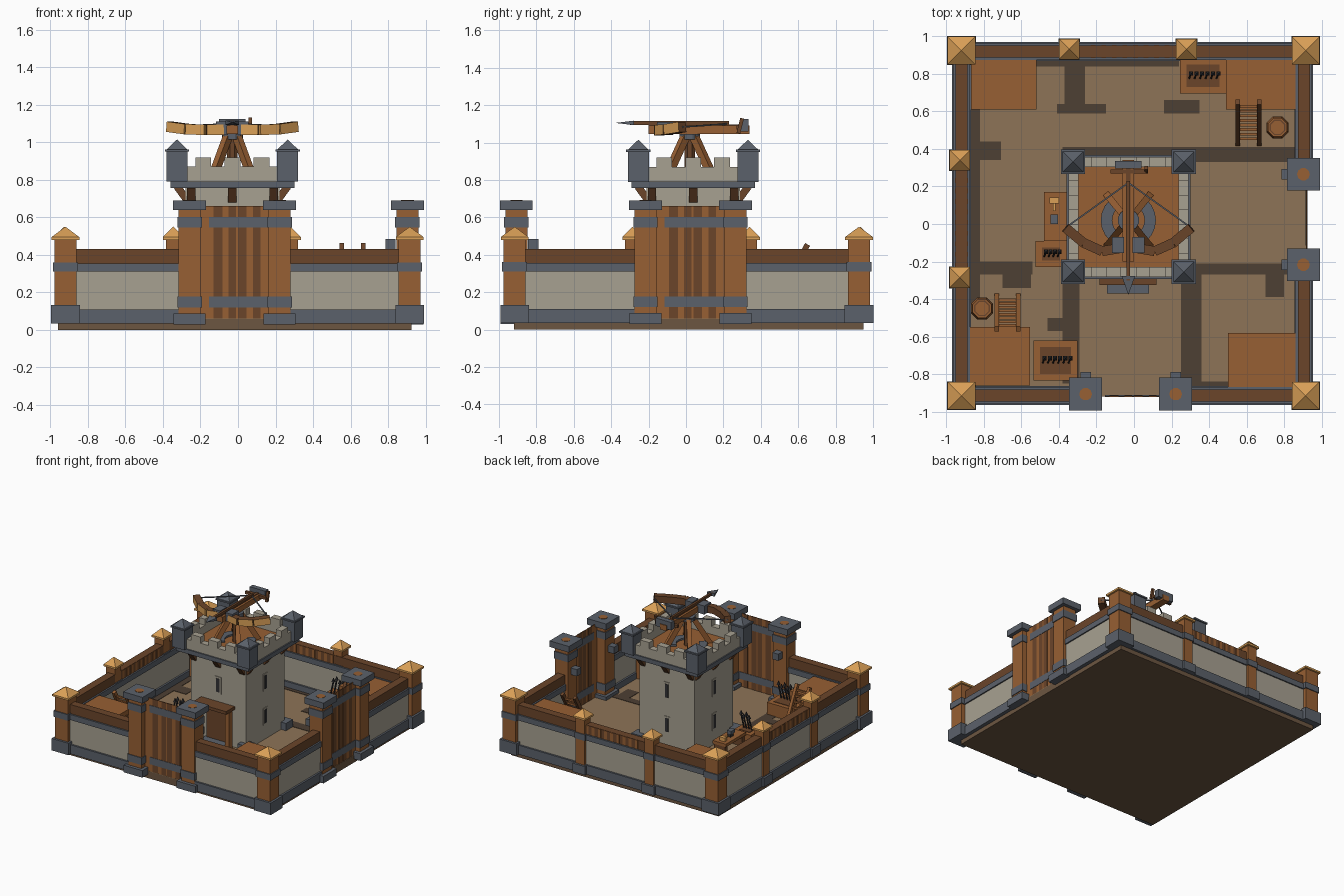
import bpy, bmesh, math
from mathutils import Vector, Matrix

cube = bpy.data.objects.get("Cube")
if cube:
    bpy.data.objects.remove(cube, do_unlink=True)


def material(name, r, g, b):
    m = bpy.data.materials.new(name)
    m.use_nodes = True
    m.diffuse_color = (r, g, b, 1)
    m.node_tree.nodes["Principled BSDF"].inputs["Base Color"].default_value = (r, g, b, 1)
    return m


WOOD = material("warm_wood", .31, .115, .033)
DARK = material("dark_wood", .145, .059, .023)
SLATE = material("slate", .105, .12, .145)
STONE = material("pale_stone", .39, .355, .285)
GOLD = material("golden_wood", .7, .35, .095)
EARTH = material("tan_earth", .27, .175, .095)
PACKED = material("packed_earth", .15, .092, .052)
SOIL = material("dark_soil", .075, .05, .033)
IRON = material("black_iron", .03, .03, .033)


def finish(name, bm, *mats):
    mesh = bpy.data.meshes.new(name)
    bmesh.ops.recalc_face_normals(bm, faces=bm.faces)
    bm.to_mesh(mesh)
    bm.free()
    for m in mats:
        mesh.materials.append(m)
    ob = bpy.data.objects.new(name, mesh)
    bpy.context.collection.objects.link(ob)
    return ob


def box(name, x0, x1, y0, y1, z0, z1, mat):
    bm = bmesh.new()
    size = Matrix.Diagonal((x1 - x0, y1 - y0, z1 - z0, 1))
    bmesh.ops.create_cube(bm, size=1, matrix=Matrix.Translation(((x0 + x1) / 2, (y0 + y1) / 2, (z0 + z1) / 2)) @ size)
    return finish(name, bm, mat)


def block(name, x, y, w, z0, z1, mat):
    return box(name, x - w / 2, x + w / 2, y - w / 2, y + w / 2, z0, z1, mat)


def drum(name, x, y, z0, z1, r0, r1, sides, mat):
    bm = bmesh.new()
    turn = Matrix.Rotation(math.pi / sides, 4, "Z")
    bmesh.ops.create_cone(bm, cap_ends=True, segments=sides, radius1=r0, radius2=r1, depth=z1 - z0,
                          matrix=Matrix.Translation((x, y, (z0 + z1) / 2)) @ turn)
    return finish(name, bm, mat)


def pyramid(name, x, y, w, z0, z1, mat):
    return drum(name, x, y, z0, z1, w * math.sqrt(.5), 0, 4, mat)


def beam(name, a, b, w, h, mat, front=None):
    # square bar from a to b, optionally with another colour on its front
    a, b = Vector(a), Vector(b)
    d = (b - a).normalized()
    side = d.cross(Vector((0, 0, 1)))
    side = side.normalized() if side.length > .01 else Vector((1, 0, 0))
    up = side.cross(d)
    rot = Matrix((side * w, d * (b - a).length, up * h)).transposed().to_4x4()
    bm = bmesh.new()
    bmesh.ops.create_cube(bm, size=1, matrix=Matrix.Translation((a + b) / 2) @ rot)
    bm.normal_update()
    if front:
        for f in bm.faces:
            f.material_index = int(f.normal.y < -.4)
    return finish(name, bm, mat, *([front] if front else []))


# Ground with worn soil patches
FLOOR = .06
box("base_slab", -.96, .925, -.92, .95, 0, .035, PACKED)
box("yard_fill", -.93, .925, -.92, .93, .035, FLOOR - .003, PACKED)
box("yard_floor", -.93, .925, -.92, .93, FLOOR - .003, FLOOR, EARTH)
patches = [(-.87, -.82, -.45, .88), (-.52, .24, .84, .89), (-.37, -.26, .6, .84), (-.41, -.15, .59, .64),
           (.16, .35, .59, .66), (-.38, .87, .33, .41), (-.82, -.71, .34, .44), (.24, .83, -.27, -.21),
           (.7, .8, -.39, -.27), (.25, .36, -.86, -.25), (-.38, -.29, -.85, -.3), (-.88, -.54, -.27, -.2),
           (-.7, -.55, -.34, -.27), (.25, .5, -.88, -.84), (-.46, -.38, -.57, -.5)]
for p in patches:
    box("soil_patch", *p, FLOOR, FLOOR + .003, SOIL)


# Walls: layered runs along x or y
def wall(along_x, a, b, c):
    for part, half, z0, z1, mat in (("wall_plinth", .05, .035, .11, SLATE), ("stone_wall", .035, .11, .31, STONE),
                                    ("wall_band", .045, .31, .355, SLATE), ("wood_parapet", .032, .355, .43, DARK)):
        span = (a, b, c - half, c + half) if along_x else (c - half, c + half, a, b)
        box(part, *span, z0, z1, mat)


wall(True, -.9, .9, .92)
wall(False, -.9, .9, -.92)
wall(True, -.9, -.3, -.914)
wall(True, .27, .9, -.914)
wall(False, -.9, -.25, .905)
wall(False, .3, .9, .905)
for i in range(9):
    t = -.23 + i * .056
    box("parapet_plank", t, t + .026, .885, .955, .357, .428, WOOD)
    box("parapet_plank", -.955, -.885, t, t + .026, .357, .428, WOOD)


# Corner and middle posts with golden caps
def post(x, y, w):
    block("post_foot", x, y, w + .035, .035, .05 + w * .7, SLATE)
    block("post_shaft", x, y, w, .05, .49, WOOD)
    block("post_band", x, y, w + .015, .31, .36, SLATE)
    block("cap_rim", x, y, w + .03, .48, .495, GOLD)
    pyramid("post_cap", x, y, w + .03, .495, .55, GOLD)


for x in (-.92, .915):
    for y in (-.916, .925):
        post(x, y, .118)
for x in (-.345, .28):
    post(x, .932, .08)
for y in (.34, -.285):
    post(-.928, y, .08)


# Gate posts and plank gates
def gate_post(x, y, nx, ny):
    block("gate_foot", x, y, .17, .03, .088, SLATE)
    block("gate_shaft", x, y, .118, .05, .645, WOOD)
    for z in (.12, .545):
        block("gate_band", x, y, .13, z, z + .058, SLATE)
    block("gate_cap", x, y, .175, .64, .69, SLATE)
    drum("cap_peg", x, y, .689, .692, .034, .034, 10, WOOD)
    block("gate_nub", x + nx * .09, y + ny * .09, .055, .43, .485, SLATE)


for t in (-.258, .222):
    gate_post(t, -.907, 0, 1)
for t in (-.217, .265):
    gate_post(.903, t, -1, 0)
box("front_gate", -.2, .165, -.919, -.916, FLOOR, .66, WOOD)
box("side_gate", .918, .921, -.16, .21, FLOOR, .66, WOOD)
for t, w in ((.07, .047), (.15, .04), (.2, .045), (.28, .04)):
    box("front_gate_plank", -.2 + t, -.2 + t + w, -.921, -.914, FLOOR, .66, DARK)
    box("side_gate_plank", .916, .923, -.16 + t, -.16 + t + w, FLOOR, .66, DARK)
for z in (.12, .545):
    box("front_gate_strap", -.155, .168, -.923, -.912, z, z + .058, SLATE)
    box("side_gate_strap", .914, .925, -.115, .2, z, z + .058, SLATE)

# Corner fighting platforms
for x0, x1, y0, y1 in ((-.87, -.52, .61, .89), (.49, .86, .61, .89), (-.88, -.555, -.86, -.55), (.5, .865, -.87, -.58)):
    box("corner_platform", x0, x1, y0, y1, .31, .35, WOOD)
    for x in (x0 + .02, x1 - .02):
        for y in (y0 + .02, y1 - .02):
            block("platform_leg", x, y, .035, .04, .31, WOOD)


# Ladders and barrels
def ladder(x, y0, y1, top, rail):
    lo, hi = Vector((x, y0, FLOOR)), Vector((x, y1, top))
    for s in (-.057, .057):
        off = Vector((s, 0, 0))
        beam("ladder_rail", lo + off, hi + off, .024, .03, rail)
    for i in range(1, 9):
        p = lo.lerp(hi, i / 9)
        beam("ladder_rung", p - Vector((.06, 0, 0)), p + Vector((.06, 0, 0)), .015, .015, WOOD)


ladder(.61, .43, .65, .455, DARK)
ladder(-.675, -.385, -.56, .42, WOOD)
for x, y in ((.765, .515), (-.81, -.45)):
    drum("barrel_lower", x, y, .04, .12, .05, .064, 8, WOOD)
    drum("barrel_upper", x, y, .12, .19, .064, .054, 8, WOOD)
    drum("barrel_rim", x, y, .19, .193, .045, .045, 8, DARK)
    drum("barrel_lid", x, y, .193, .196, .038, .038, 8, WOOD)


# Weapon crates and workbench
def crate(x0, x1, y0, y1, top, n):
    box("crate", x0, x1, y0, y1, .04, top, WOOD)
    m = .035
    box("crate_opening", x0 + m, x1 - m, y0 + m, y1 - m, top, top + .004, DARK)
    y = (y0 + y1) / 2
    for i in range(n):
        x = x0 + m + (x1 - x0 - 2 * m) * (i + .5) / n
        tip = (x + .01, y + .012, top + .1 + .02 * (i % 2))
        beam("spear_shaft", (x, y - .012, top), tip, .009, .009, IRON)
        pyramid("spear_tip", *tip[:2], .022, tip[2], tip[2] + .035, IRON)


crate(.245, .49, .695, .885, .16, 6)
crate(-.535, -.3, -.835, -.62, .16, 6)
crate(-.525, -.36, -.23, -.09, .15, 4)
box("bench_top", -.48, -.36, -.09, .17, .14, .165, WOOD)
for y in (-.07, .15):
    box("bench_leg", -.47, -.37, y - .015, y + .015, .04, .14, DARK)
box("anvil_foot", -.44, -.41, .01, .05, .165, .19, IRON)
box("anvil_top", -.445, -.405, 0, .05, .19, .215, SLATE)
box("mallet_head", -.45, -.4, .11, .14, .165, .195, GOLD)
beam("mallet_handle", (-.425, .11, .18), (-.425, .07, .18), .012, .012, GOLD)

# Keep body
CX, CY = -.03, .038
block("keep_body", CX, CY, .5, .04, .76, STONE)
block("keep_ledge", CX, CY, .66, .757, .792, SLATE)
block("keep_deck", CX, CY, .54, .792, .805, WOOD)
for sx in (-1, 1):
    for sy in (-1, 1):
        x, y = CX + sx * .25, CY + sy * .25
        block("keep_corner_foot", x, y, .09, .04, .12, SLATE)
        tx, ty = CX + sx * .295, CY + sy * .293
        block("turret", tx, ty, .112, .79, .95, SLATE)
        block("turret_rim", tx, ty, .13, .95, .962, SLATE)
        pyramid("turret_roof", tx, ty, .11, .962, 1.015, SLATE)

# Details repeated on each face of the keep
for k in range(4):
    turn = Matrix.Translation((CX, CY, 0)) @ Matrix.Rotation(k * math.pi / 2, 4, "Z")
    parts = [box("parapet", -.3, .3, -.32, -.267, .79, .87, STONE)]
    for t in (-.155, 0, .155):
        parts.append(box("merlon", t - .042, t + .042, -.32, -.267, .87, .92, STONE))
    for t in (-.22, 0, .22):
        parts.append(beam("ledge_bracket", (t, -.24, .69), (t, -.295, .765), .045, .04, DARK))
    for z in ((.53,) if k == 0 else (.25, .53)):
        parts.append(box("slit_frame", -.028, .028, -.255, -.25, z - .07, z + .07, STONE))
        parts.append(box("arrow_slit", -.015, .015, -.258, -.25, z - .055, z + .055, IRON))
    for ob in parts:
        ob.matrix_world = turn

# Doorway
box("door", -.13, .08, -.222, -.21, .04, .36, DARK)
for x in (-.155, .105):
    box("door_post", x - .018, x + .018, -.29, -.25, .04, .37, WOOD)
box("door_awning", -.185, .12, -.325, -.21, .37, .395, DARK)
box("door_step", -.145, .08, -.37, -.21, .04, .085, SLATE)

# Siege bow stand
for sx in (-1, 1):
    for sy in (-1, 1):
        beam("stand_leg", (CX + sx * .11, .02 + sy * .13, .8), (CX + sx * .025, .02 + sy * .025, 1.03), .035, .04, WOOD)
drum("stand_post", CX, .02, .8, 1.02, .03, .03, 8, DARK)
drum("swivel", CX, .02, 1.015, 1.045, .058, .058, 12, SLATE)
for side in (0, math.pi):
    for i in range(-3, 3):
        a, b = [side + math.radians(16 * i + j) for j in (-4, 20)]
        beam("turning_track", (CX + .118 * math.cos(a), .02 + .118 * math.sin(a), .813),
             (CX + .118 * math.cos(b), .02 + .118 * math.sin(b), .813), .06, .014, SLATE)

# Siege bow
box("bow_stock", CX - .03, CX + .03, -.2, .34, 1.045, 1.09, WOOD)
box("stock_groove", CX - .012, CX + .012, -.2, .3, 1.09, 1.096, DARK)
box("winch_block", CX - .07, CX + .07, .295, .335, 1.06, 1.125, SLATE)
beam("winch_axle", (CX - .095, .28, 1.08), (CX + .095, .28, 1.08), .022, .022, DARK)
beam("winch_handle", (CX + .095, .28, 1.05), (CX + .095, .3, 1.13), .02, .02, DARK)
limb = [(.05, -.13, 1.068), (.14, -.145, 1.066), (.24, -.1, 1.07), (.335, -.02, 1.083)]
for s in (-1, 1):
    pts = [Vector((CX + s * x, y, z)) for x, y, z in limb]
    for a, b in zip(pts, pts[1:]):
        beam("bow_limb", a, b, .052, .055, DARK, GOLD)
    box("limb_mount", CX + s * .055 - .032, CX + s * .055 + .032, -.155, -.07, 1.04, 1.11, SLATE)
    beam("bow_string", pts[-1], (CX, .22, 1.1), .008, .008, SLATE)
beam("bolt_shaft", (CX, -.3, 1.105), (CX, .23, 1.105), .018, .02, DARK)
head = drum("bolt_head", 0, 0, 0, .1, .042, 0, 4, SLATE)
head.matrix_world = (Matrix.Translation((CX, -.278, 1.105)) @ Matrix.Rotation(math.pi / 2, 4, "X")
                     @ Matrix.Diagonal((1.2, .4, 1, 1)))
